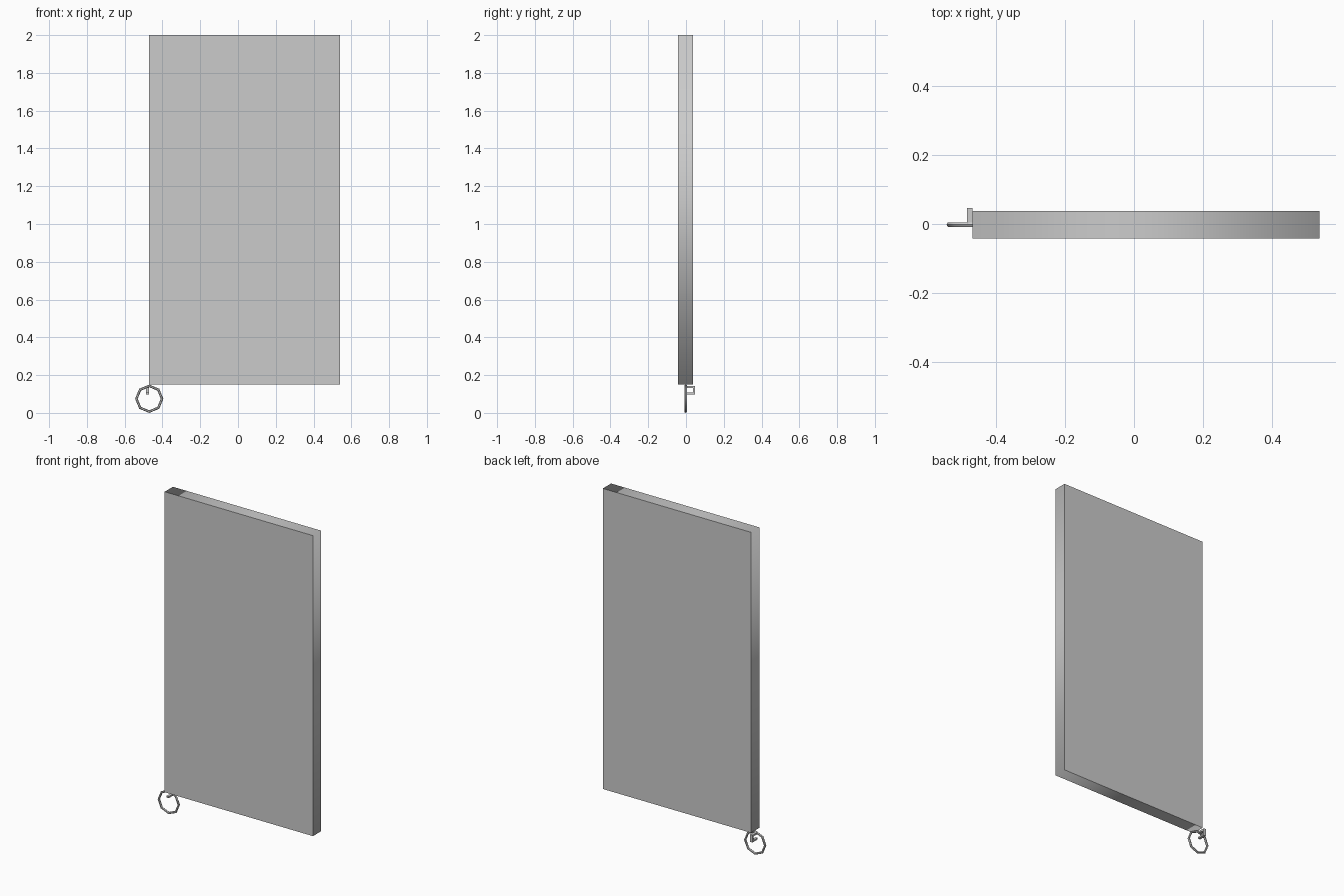
import bpy, math

if "Cube" in bpy.data.objects:
    bpy.data.objects.remove(bpy.data.objects["Cube"])

def box(name, x0, x1, y0, y1, z0, z1):
    bpy.ops.mesh.primitive_cube_add(size=1, location=((x0+x1)/2, (y0+y1)/2, (z0+z1)/2))
    ob = bpy.context.object
    ob.name = name
    ob.scale = (x1-x0, y1-y0, z1-z0)
    bpy.ops.object.transform_apply(location=False, rotation=False, scale=True)
    return ob

# Large slab, with its rim shaded smoothly around the corners
panel = box("panel", -0.47, 0.54, -0.042, 0.038, 0.15, 2.0)
for p in panel.data.polygons:
    p.use_smooth = abs(p.normal.y) < 0.5

# Low-poly octagonal ring standing upright under the corner
bpy.ops.mesh.primitive_torus_add(
    major_segments=8, minor_segments=6, major_radius=0.068, minor_radius=0.007,
    location=(-0.47, -0.002, 0.075), rotation=(math.pi/2, 0, 0))
bpy.context.object.name = "ring"
bpy.ops.object.shade_smooth_by_angle(angle=math.radians(40))

# C-shaped bracket holding the ring: top arm, upright, lower arm
X0, X1 = -0.486, -0.470
box("bracket_top_arm", X0, X1, -0.003, 0.037, 0.132, 0.143)
box("bracket_upright", X0, X1, 0.037, 0.047, 0.098, 0.143)
box("bracket_lower_arm", X0, X1, -0.003, 0.037, 0.098, 0.108)
